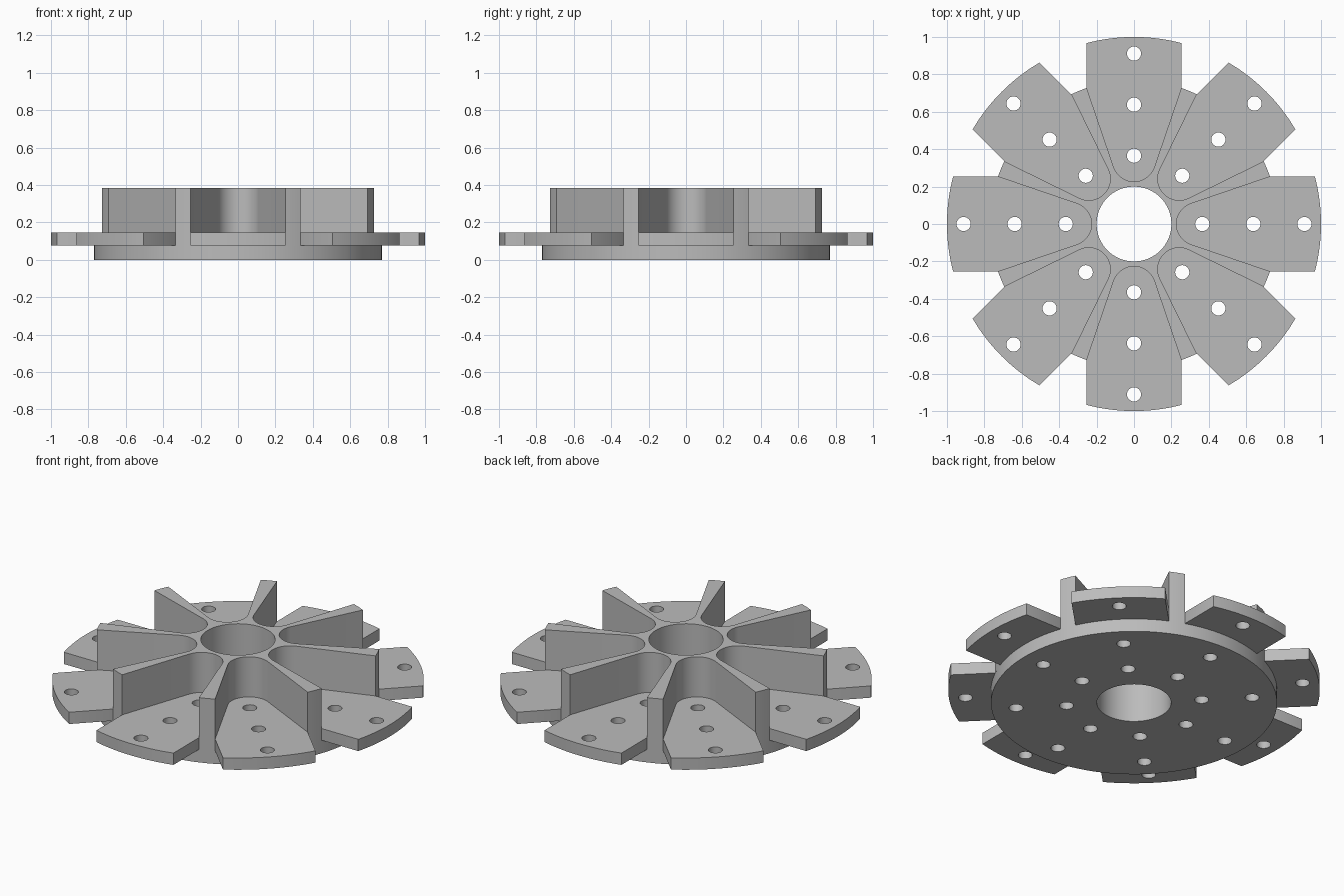
import bpy
import bmesh
from math import sin, cos, pi, atan2, acos, hypot, asin, radians

if "Cube" in bpy.data.objects:
    bpy.data.objects.remove(bpy.data.objects["Cube"], do_unlink=True)

COUNT = 8
BORE, DISC, OUTER = 0.2, 0.77, 1.0
HALF = 0.253                      # half width of a blade
FLOOR, SHELF, TOP = 0.077, 0.147, 0.385
END_R, END_Y = 0.115, 0.342       # rounded inner end of a pocket
HOLE_R = 0.038
HOLES = (0.365, 0.638, 0.911)

metal = bpy.data.materials.new("plain grey")
metal.use_nodes = True
grey = (0.5, 0.5, 0.5, 1)
metal.diffuse_color = grey
metal.node_tree.nodes["Principled BSDF"].inputs["Base Color"].default_value = grey


def arc(radius, start, end, steps, cx=0, cy=0):
    return [(cx + radius * cos(start + (end - start) * i / steps),
             cy + radius * sin(start + (end - start) * i / steps))
            for i in range(steps + 1)]


def circle(radius, steps, cx=0, cy=0):
    return arc(radius, 0, 2 * pi, steps, cx, cy)[:-1]


def turn(points, angle):
    c, s = cos(angle), sin(angle)
    return [(x * c - y * s, x * s + y * c) for x, y in points]


def prism(name, loops, z0, z1):
    """Solid from an outer outline and any hole outlines."""
    bm = bmesh.new()
    caps = ([], [])
    for loop in loops:
        low = [bm.verts.new((x, y, z0)) for x, y in loop]
        high = [bm.verts.new((x, y, z1)) for x, y in loop]
        for i in range(len(loop)):
            j = (i + 1) % len(loop)
            bm.faces.new((low[i], low[j], high[j], high[i]))
            caps[0].append(bm.edges.get((low[i], low[j])))
            caps[1].append(bm.edges.get((high[i], high[j])))
    for edges, nz in zip(caps, (-1, 1)):
        bmesh.ops.triangle_fill(bm, edges=edges, use_beauty=True, normal=(0, 0, nz))
    bmesh.ops.recalc_face_normals(bm, faces=bm.faces)
    mesh = bpy.data.meshes.new(name)
    bm.to_mesh(mesh)
    bm.free()
    mesh.materials.append(metal)
    obj = bpy.data.objects.new(name, mesh)
    bpy.context.collection.objects.link(obj)
    bpy.ops.object.select_all(action="DESELECT")
    obj.select_set(True)
    bpy.context.view_layer.objects.active = obj
    bpy.ops.object.shade_smooth_by_angle(angle=radians(30))
    return obj


# Pocket outline along +y: mouth corners joined by tangents to a round end
mouth_y = (DISC ** 2 - HALF ** 2) ** 0.5
rise = mouth_y - END_Y
tangent = atan2(rise, HALF) - acos(END_R / hypot(HALF, rise))
pocket = ([(-HALF, mouth_y)]
          + arc(END_R, -pi - tangent, tangent, 28, 0, END_Y)
          + [(HALF, mouth_y)])

# Base disc with bore and two rings of holes
angles = [2 * pi * i / COUNT for i in range(COUNT)]
base_holes = [turn(circle(HOLE_R, 24, 0, r), a) for a in angles for r in HOLES[:2]]
prism("base_disc", [circle(DISC, 128), circle(BORE, 64)] + base_holes, 0, FLOOR)

# Hub with eight tapered ribs between the pockets
half_mouth = asin(HALF / DISC)
rib_end = arc(DISC, pi / 2 - half_mouth, pi / 2 + half_mouth - 2 * pi / COUNT, 4)
outline = []
for a in angles:
    outline += turn(pocket + rib_end[1:-1], -a)
prism("ribbed_hub", [outline, circle(BORE, 64)], FLOOR, TOP)

# Blades seated in the pockets
half_tip = asin(HALF / OUTER)
blade = pocket + arc(OUTER, pi / 2 - half_tip, pi / 2 + half_tip, 16)
for n, a in enumerate(angles):
    holes = [circle(HOLE_R, 24, 0, r) for r in HOLES]
    prism("blade_%d" % (n + 1), [turn(p, a) for p in [blade] + holes], FLOOR, SHELF)
